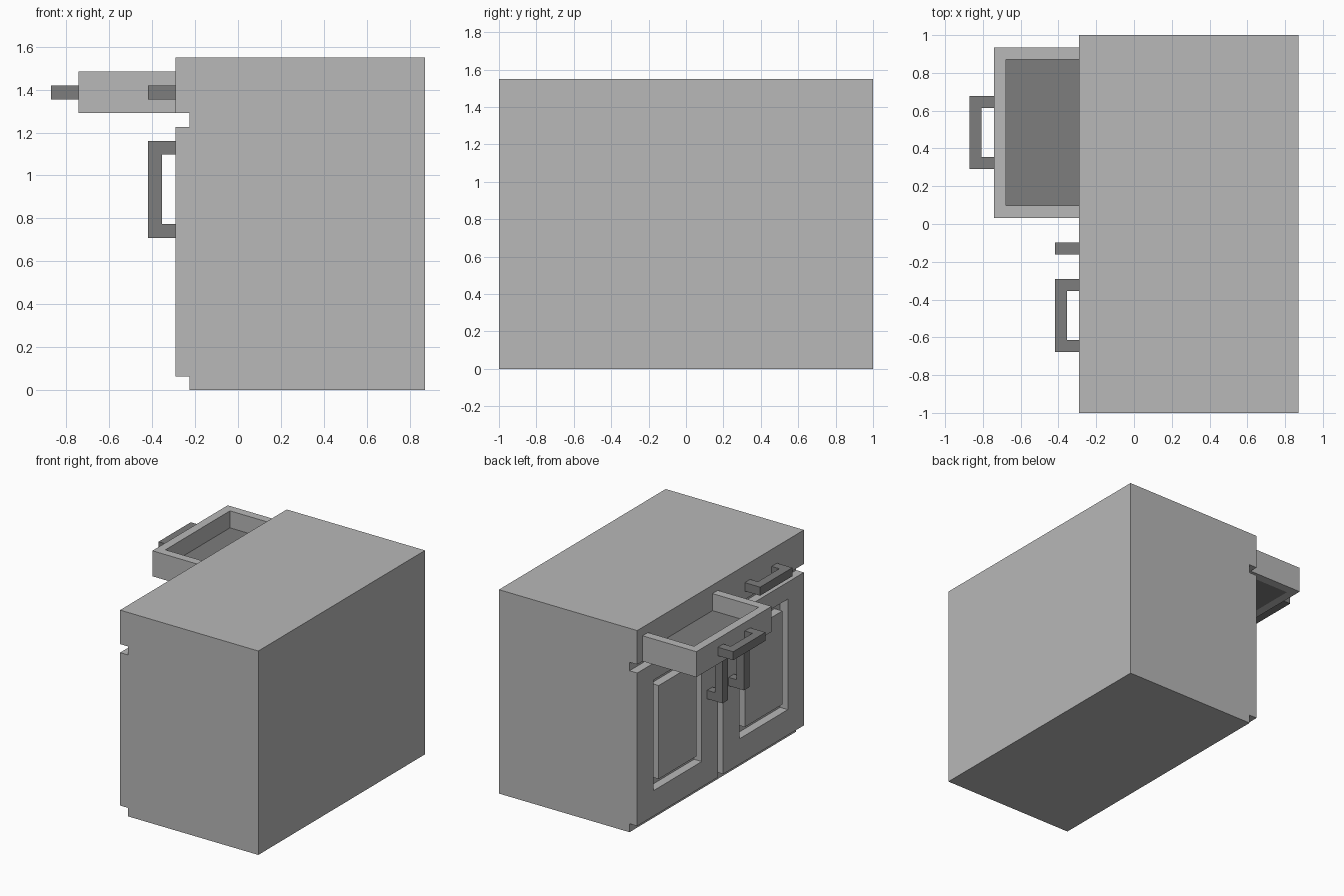
import bpy
import bmesh
from mathutils import Vector

U = 2 / 31            # module: every board and bar is one unit thick
FRONT = -4.5          # front plane of doors and top rail (faces -x)
BACK = 13.5
SIDE = 15.5           # half of the cabinet width

if "Cube" in bpy.data.objects:
    bpy.data.objects.remove(bpy.data.objects["Cube"], do_unlink=True)


def material(name, grey):
    mat = bpy.data.materials.new(name)
    mat.use_nodes = True
    colour = (grey, grey, grey, 1)
    mat.diffuse_color = colour
    mat.node_tree.nodes["Principled BSDF"].inputs["Base Color"].default_value = colour
    return mat


LIGHT = material("light_grey", 0.479)
DARK = material("dark_grey", 0.205)


def boards(name, boxes, mat):
    """One object made of boxes, each given as x, y and z ranges in modules."""
    bm = bmesh.new()
    for spans in boxes:
        low, high = (Vector(c) * U for c in zip(*[sorted(s) for s in spans]))
        cube = bmesh.ops.create_cube(bm, size=1)["verts"]
        bmesh.ops.scale(bm, vec=high - low, verts=cube)
        bmesh.ops.translate(bm, vec=(low + high) / 2, verts=cube)
    mesh = bpy.data.meshes.new(name)
    bm.to_mesh(mesh)
    bm.free()
    mesh.materials.append(mat)
    obj = bpy.data.objects.new(name, mesh)
    bpy.context.scene.collection.objects.link(obj)
    return obj


def frame(x, outer_y, outer_z, inner_y, inner_z):
    """Four boxes around a rectangular opening."""
    (y0, y1), (z0, z1) = outer_y, outer_z
    (a0, a1), (b0, b1) = inner_y, inner_z
    return [(x, (y0, a0), (z0, z1)), (x, (a1, y1), (z0, z1)),
            (x, (a0, a1), (z0, b0)), (x, (a0, a1), (b1, z1))]


def handle(name, base, y, z, upright):
    """Bar on two posts standing off the plane x = base."""
    posts = (base - 1, base)
    bar = ((base - 2, base - 1), y, z)
    if upright:
        ends = [(posts, y, (z[0], z[0] + 1)), (posts, y, (z[1] - 1, z[1]))]
    else:
        ends = [(posts, (y[0], y[0] + 1), z), (posts, (y[1] - 1, y[1]), z)]
    boards(name, [bar] + ends, DARK)


# Carcass and the overhanging top rail
boards("cabinet_body", [((FRONT + 1, BACK), (-SIDE, SIDE), (0, 20)),
                        ((FRONT, BACK), (-SIDE, SIDE), (20, 24))], LIGHT)

# Doors: frame, groove one unit deep, and a raised flush panel
door_x = (FRONT, FRONT + 1)
for side, s in (("left", 1), ("right", -1)):
    def span(a, b):
        return tuple(sorted((s * a, s * b)))
    boards(side + "_door_frame",
           frame(door_x, span(0.5, SIDE), (1, 19), span(3.5, 12.5), (4, 17)), LIGHT)
    boards(side + "_door_panel", [(door_x, span(4.5, 11.5), (5, 16))], LIGHT)
    handle(side + "_door_handle", FRONT, span(1.5, 2.5), (11, 18), True)

# Open drawer: three walls and a darker floor
drawer_front = FRONT - 7
drawer_x = (drawer_front, FRONT + 0.5)
boards("drawer_walls", [((drawer_front, drawer_front + 1), (0.5, 14.5), (20, 23)),
                        ((drawer_front + 1, FRONT), (0.5, 1.5), (20, 23)),
                        ((drawer_front + 1, FRONT), (13.5, 14.5), (20, 23))], LIGHT)
boards("drawer_floor", [((drawer_front + 1, FRONT), (1.5, 13.5), (20, 21))], DARK)

# Drawer handles, one on the open drawer and one on the closed one
handle("open_drawer_handle", drawer_front, (4.5, 10.5), (21, 22), False)
handle("closed_drawer_handle", FRONT, (-10.5, -4.5), (21, 22), False)
